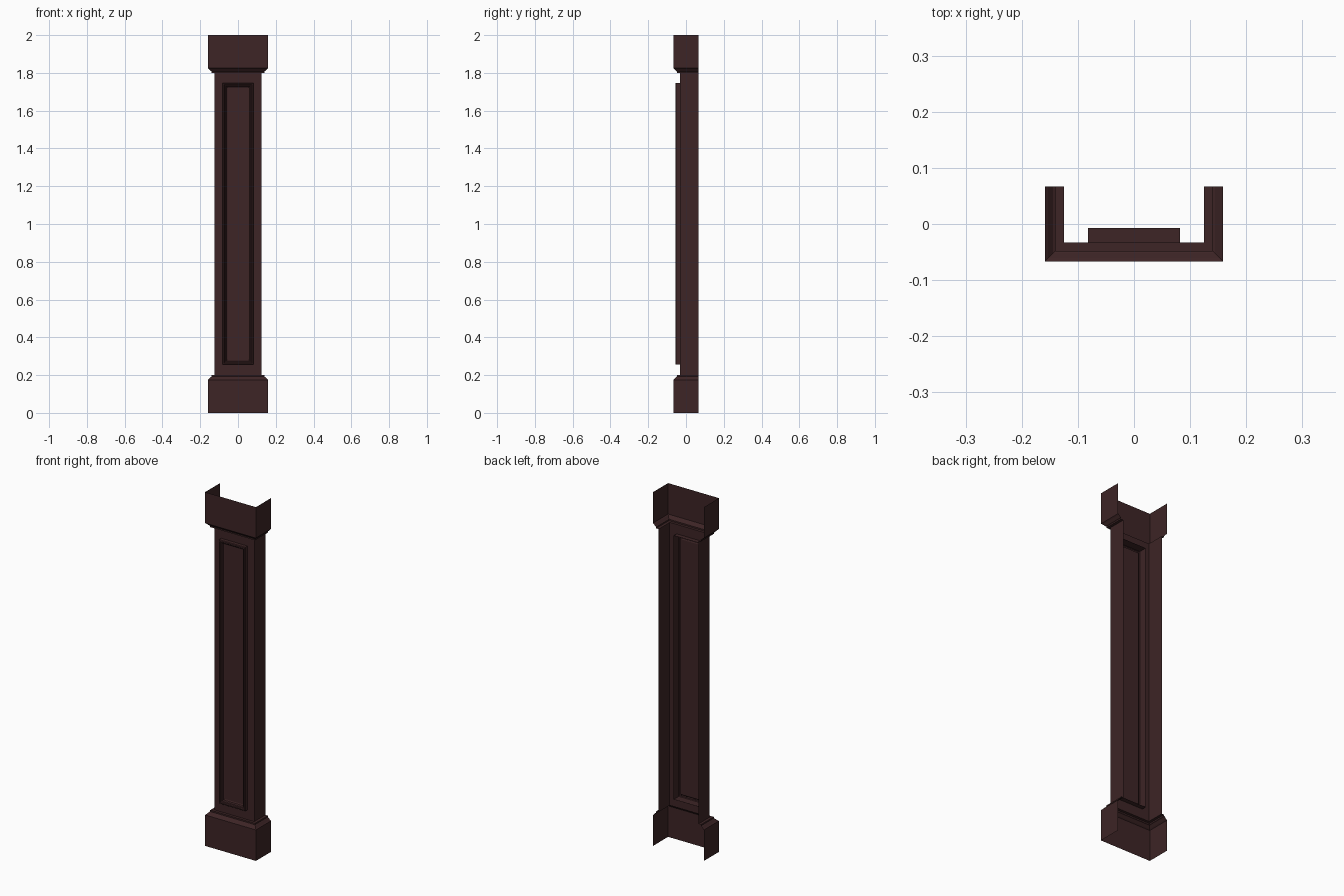
import bpy, bmesh

if "Cube" in bpy.data.objects:
    bpy.data.objects.remove(bpy.data.objects["Cube"])

wood = bpy.data.materials.new("dark mahogany")
wood.diffuse_color = (0.047, 0.018, 0.019, 1)
wood.use_nodes = True
wood.node_tree.nodes["Principled BSDF"].inputs["Base Color"].default_value = wood.diffuse_color

HX, FY, BY = 0.125, -0.033, 0.067   # shaft half width, front, open back
PX, Z0, Z1 = 0.082, 0.255, 1.747    # panel frame outer edge


def finish(name, bm):
    bmesh.ops.remove_doubles(bm, verts=bm.verts, dist=1e-5)
    me = bpy.data.meshes.new(name)
    bm.to_mesh(me)
    bm.free()
    me.materials.append(wood)
    ob = bpy.data.objects.new(name, me)
    bpy.context.collection.objects.link(ob)
    return ob


def skin(bm, rings, closed):
    # bridge successive rings of points with quads
    vs = [[bm.verts.new(p) for p in r] for r in rings]
    n = len(rings[0])
    for a, b in zip(vs, vs[1:]):
        for i in range(n if closed else n - 1):
            j = (i + 1) % n
            bm.faces.new((a[i], a[j], b[j], b[i]))
    return vs


def u_ring(off, z):
    # three-sided path, open at the back
    x, y = HX + off, FY - off
    return [(-x, BY, z), (-x, y, z), (x, y, z), (x, BY, z)]


# plinth and capital: same moulded profile, flipped in z
profile = [(0.034, 0), (0.034, 0.175), (0.028, 0.180), (0.019, 0.190),
           (0.015, 0.192), (0.015, 0.200), (0, 0.200)]
for name, flip in (("plinth", False), ("capital", True)):
    bm = bmesh.new()
    pts = [(o, 2 - z) for o, z in reversed(profile)] if flip else profile
    skin(bm, [u_ring(o, z) for o, z in pts], False)
    finish(name, bm)


def rect(inset, y):
    x, a, b = PX - inset, Z0 + inset, Z1 - inset
    return [(-x, y, a), (x, y, a), (x, y, b), (-x, y, b)]


# shaft: two side sheets and a front sheet with an opening for the panel
bm = bmesh.new()
for s in (-1, 1):
    q = [(s * HX, BY, 0.2), (s * HX, FY, 0.2), (s * HX, FY, 1.8), (s * HX, BY, 1.8)]
    bm.faces.new([bm.verts.new(p) for p in (q if s < 0 else q[::-1])])
skin(bm, [[(-HX, FY, 0.2), (HX, FY, 0.2), (HX, FY, 1.8), (-HX, FY, 1.8)],
          rect(0, FY)], True)
finish("shaft", bm)

# raised moulding round the panel, stepping in to the flat field
bm = bmesh.new()
steps = [(0, -0.007), (0, -0.052), (0.003, -0.056), (0.009, -0.056),
         (0.012, -0.051), (0.017, -0.049), (0.020, -0.040), (0.026, -0.037)]
vs = skin(bm, [rect(i, y) for i, y in steps], True)
bm.faces.new(vs[-1])
finish("panel_moulding", bm)
